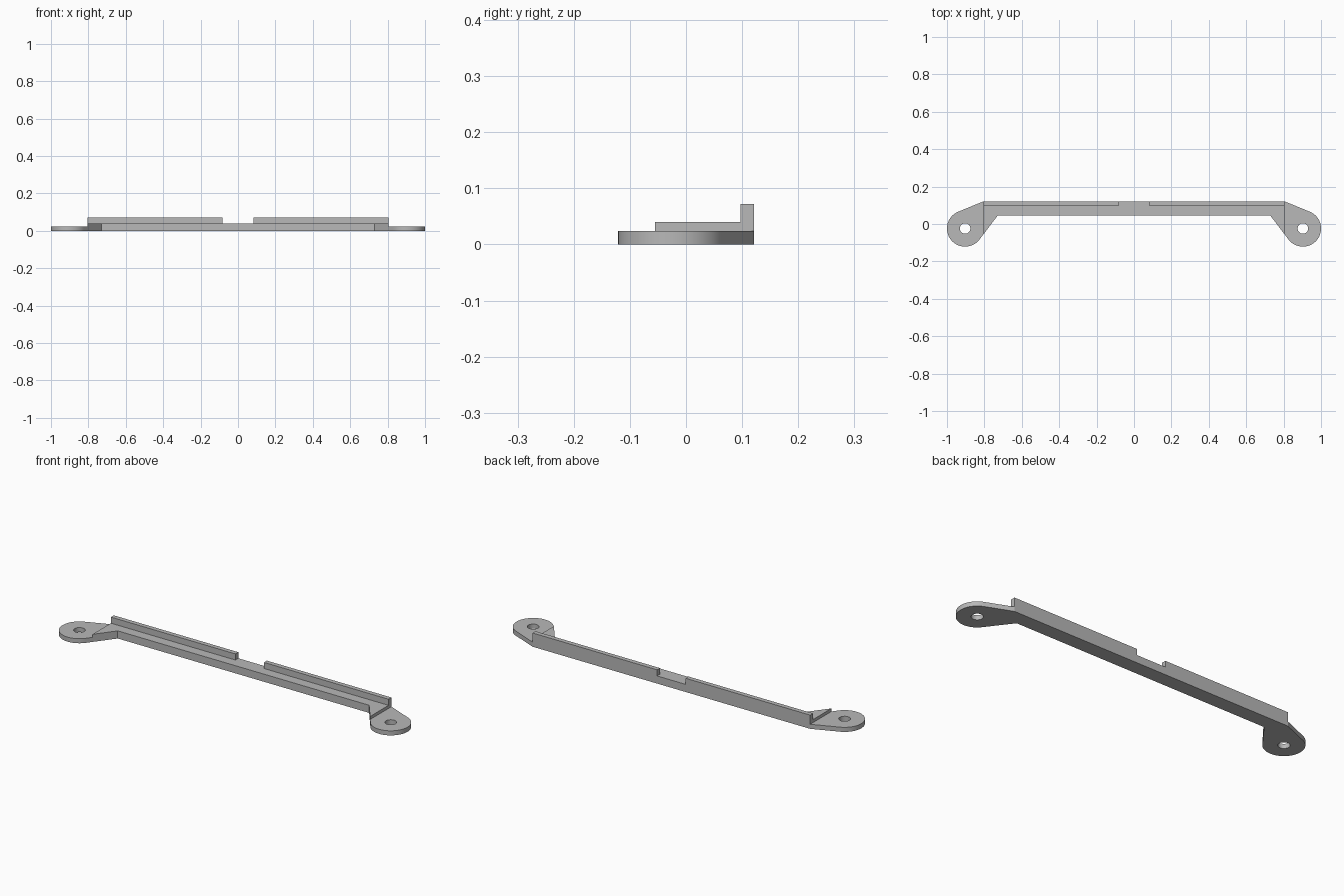
import bpy
import bmesh
from math import asin, atan2, cos, hypot, pi, sin

cube = bpy.data.objects.get("Cube")
if cube:
    bpy.data.objects.remove(cube, do_unlink=True)

GREY = (0.48, 0.48, 0.48, 1)
grey = bpy.data.materials.new("plain grey")
grey.use_nodes = True
grey.diffuse_color = GREY
grey.node_tree.nodes["Principled BSDF"].inputs["Base Color"].default_value = GREY

# Main dimensions
TAB_H, RAIL_H, LIP_H = 0.024, 0.04, 0.072
BACK, FRONT, LIP_FRONT = 0.121, 0.045, 0.097
END_X, INNER_X, GAP_X = 0.805, 0.729, 0.083
CX, CY, RADIUS, HOLE_R = 0.903, -0.024, 0.097, 0.028


def prism(name, loops, z0, z1):
    """Extrude a flat outline, with further loops as holes."""
    bm = bmesh.new()
    edges = []
    for loop in loops:
        verts = [bm.verts.new((x, y, z0)) for x, y in loop]
        edges += [bm.edges.new((a, b)) for a, b in zip(verts, verts[1:] + verts[:1])]
    bmesh.ops.triangle_fill(bm, edges=edges, use_beauty=True)
    out = bmesh.ops.extrude_face_region(bm, geom=bm.faces[:], use_keep_orig=True)
    for v in out["geom"]:
        if isinstance(v, bmesh.types.BMVert):
            v.co.z = z1
    bmesh.ops.recalc_face_normals(bm, faces=bm.faces[:])
    mesh = bpy.data.meshes.new(name)
    bm.to_mesh(mesh)
    bm.free()
    mesh.materials.append(grey)
    obj = bpy.data.objects.new(name, mesh)
    bpy.context.collection.objects.link(obj)
    return obj


def arc(radius, start, end, steps):
    return [(CX + radius * cos(start + (end - start) * i / steps),
             CY + radius * sin(start + (end - start) * i / steps))
            for i in range(steps + 1)]


def tangent(x, y, side):
    """Heading of the line from a point that just touches the tab's round end."""
    dx, dy = CX - x, CY - y
    return atan2(dy, dx) + side * asin(RADIUS / hypot(dx, dy))


back_heading = tangent(END_X, BACK, 1)
inner_heading = tangent(INNER_X, FRONT, -1)
slope = sin(inner_heading) / cos(inner_heading)
corner = (END_X, FRONT + (END_X - INNER_X) * slope)

# Rail with slanted feet at both ends
half = [(INNER_X, FRONT), corner, (END_X, BACK)]
prism("rail", [half + [(-x, y) for x, y in reversed(half)]], 0, RAIL_H)

# Thin rounded mounting tabs with screw holes, and the upright back lips
round_end = arc(RADIUS, back_heading + pi / 2, inner_heading - pi / 2, 48)
tab = [(END_X, BACK)] + round_end + [corner]
hole = arc(HOLE_R, 0, 2 * pi, 32)[:-1]
lip = [(GAP_X, LIP_FRONT), (END_X, LIP_FRONT), (END_X, BACK), (GAP_X, BACK)]

for side, s in (("left", 1), ("right", -1)):
    def flip(loop):
        return [(s * x, y) for x, y in loop]
    ear = prism(side + "_mounting_tab", [flip(tab), flip(hole)], 0, TAB_H)
    prism(side + "_back_lip", [flip(lip)], RAIL_H, LIP_H)
    bpy.ops.object.select_all(action="DESELECT")
    ear.select_set(True)
    bpy.context.view_layer.objects.active = ear
    bpy.ops.object.shade_smooth_by_angle()
